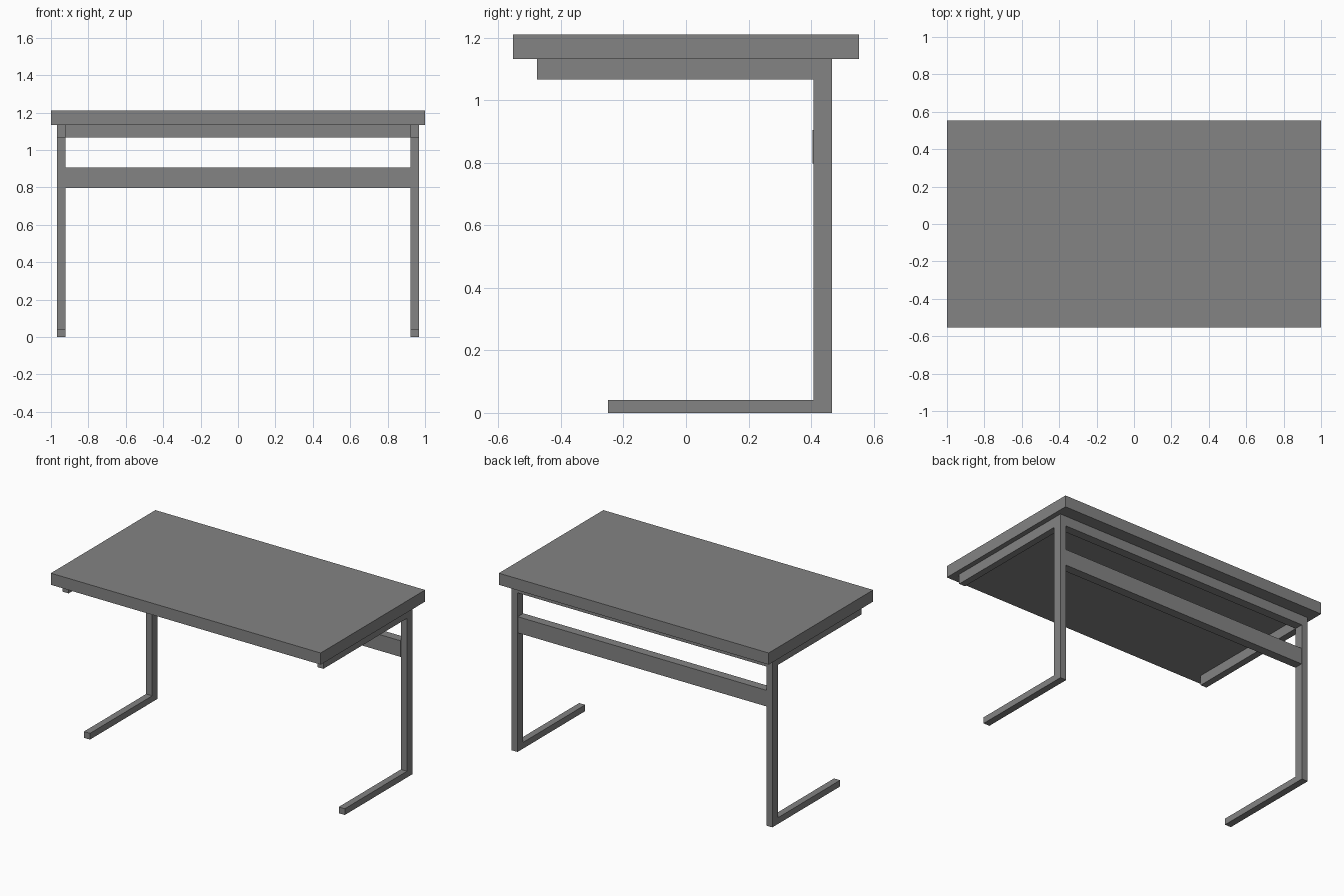
import bpy, bmesh

if "Cube" in bpy.data.objects:
    bpy.data.objects.remove(bpy.data.objects["Cube"])

gray = bpy.data.materials.new("medium gray")
gray.diffuse_color = (0.23, 0.23, 0.23, 1)
gray.use_nodes = True
gray.node_tree.nodes["Principled BSDF"].inputs["Base Color"].default_value = gray.diffuse_color


def finish(name, bm):
    bmesh.ops.recalc_face_normals(bm, faces=bm.faces[:])
    mesh = bpy.data.meshes.new(name)
    bm.to_mesh(mesh)
    bm.free()
    mesh.materials.append(gray)
    obj = bpy.data.objects.new(name, mesh)
    bpy.context.collection.objects.link(obj)
    return obj


def extrude_x(name, profile, x0, x1):
    """Extrude a closed (y, z) profile along x."""
    bm = bmesh.new()
    face = bm.faces.new([bm.verts.new((x0, y, z)) for y, z in profile])
    new = bmesh.ops.extrude_face_region(bm, geom=[face])["geom"]
    verts = [g for g in new if isinstance(g, bmesh.types.BMVert)]
    bmesh.ops.translate(bm, verts=verts, vec=(x1 - x0, 0, 0))
    return finish(name, bm)


def bar(name, half_x, y0, y1, z0, z1):
    return extrude_x(name, [(y0, z0), (y1, z0), (y1, z1), (y0, z1)], -half_x, half_x)


TOP, BACK, FRONT = 1.132, 0.467, 0.408   # tabletop underside, post depth range
IN, OUT = 0.922, 0.967                   # side frame x range

# Tabletop slab
bar("tabletop", 1.0, -0.553, 0.553, TOP, 1.21)

# C-shaped side frames: foot, rear post and support arm in one profile
frame = [(-0.25, 0), (BACK, 0), (BACK, TOP), (-0.477, TOP),
         (-0.477, 1.066), (FRONT, 1.066), (FRONT, 0.042), (-0.25, 0.042)]
for side, name in ((-1, "left_frame"), (1, "right_frame")):
    extrude_x(name, frame, side * IN, side * OUT)

# Rear cross members between the posts
bar("upper_rail", IN, FRONT, BACK, 1.066, TOP)
bar("lower_rail", IN, 0.405, BACK - 0.003, 0.797, 0.905)
